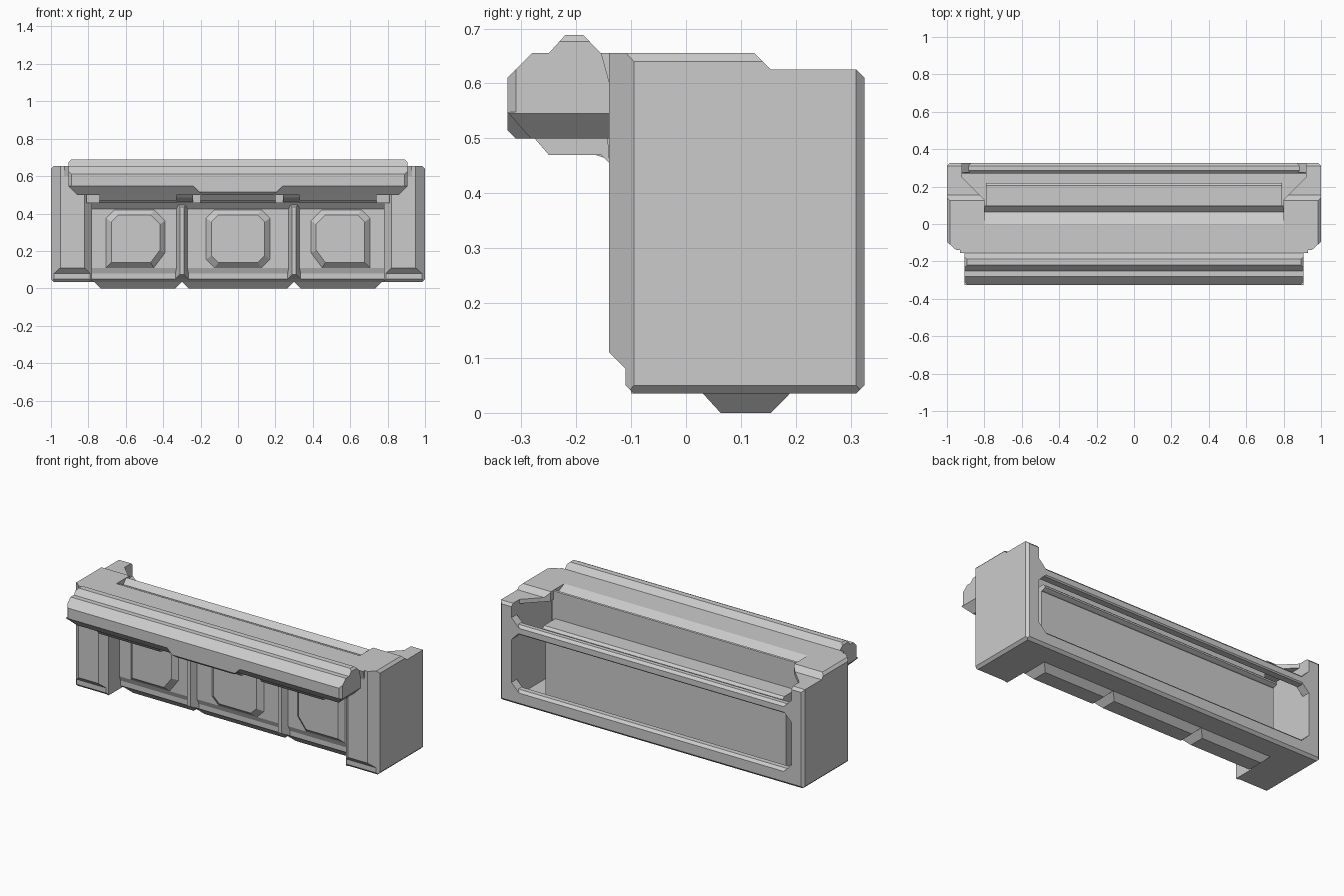
import bpy, bmesh
from mathutils import Vector

if "Cube" in bpy.data.objects:
    bpy.data.objects.remove(bpy.data.objects["Cube"])


def prism(name, pts, lo, hi, axis='x', cuts=(), mirror=False):
    """Extrude a profile: (y,z) along x, (x,z) along y; cuts = (point, outward normal)."""
    bm = bmesh.new()

    def put(p, t):
        return (t, p[0], p[1]) if axis == 'x' else (p[0], t, p[1])

    a = [bm.verts.new(put(p, lo)) for p in pts]
    b = [bm.verts.new(put(p, hi)) for p in pts]
    bm.faces.new(a)
    bm.faces.new(b[::-1])
    n = len(pts)
    for i in range(n):
        j = (i + 1) % n
        bm.faces.new((a[i], b[i], b[j], a[j]))
    for co, no in cuts:
        geom = bm.verts[:] + bm.edges[:] + bm.faces[:]
        bmesh.ops.bisect_plane(bm, geom=geom, plane_co=Vector(co), plane_no=Vector(no),
                               dist=1e-5, clear_outer=True)
        bmesh.ops.holes_fill(bm, edges=[e for e in bm.edges if e.is_boundary], sides=0)
    bmesh.ops.recalc_face_normals(bm, faces=bm.faces[:])
    me = bpy.data.meshes.new(name)
    bm.to_mesh(me)
    bm.free()
    ob = bpy.data.objects.new(name, me)
    bpy.context.collection.objects.link(ob)
    if mirror:
        ob.modifiers.new("mirror", 'MIRROR')
    return ob


def raised(name, outline, y0, y1, inset, mirror=False):
    """Raised plate on the front wall with a sloped rim."""
    cx = (min(p[0] for p in outline) + max(p[0] for p in outline)) / 2
    cz = (min(p[1] for p in outline) + max(p[1] for p in outline)) / 2
    hx = max(p[0] for p in outline) - cx
    hz = max(p[1] for p in outline) - cz
    ob = prism(name, outline, y0, y1, 'y', mirror=mirror)
    for v in ob.data.vertices:
        if abs(v.co.y - y1) < 1e-5:
            v.co.x = cx + (v.co.x - cx) * (1 - inset / hx)
            v.co.z = cz + (v.co.z - cz) * (1 - inset / hz)
    return ob


# End walls and their chamfered front posts
side = [(-.14, .11), (-.11, .08), (-.11, .05), (-.095, .035), (.31, .035), (.325, .05),
        (.325, .61), (.31, .625), (.155, .625), (.125, .655), (-.14, .655)]
prism("end_wall", side, .92, 1, mirror=True, cuts=[
    ((.95, -.14, 0), (.045, -.05, 0)),
    ((.985, 0, .655), (1, 0, 1)),
    ((.985, 0, .035), (1, 0, -1)),
    ((.985, .325, 0), (1, 1, 0))])
post = [(-.14, .11), (-.11, .08), (-.11, .05), (-.095, .035), (-.05, .035),
        (-.05, .655), (-.14, .655)]
prism("front_post", post, .78, .94, mirror=True, cuts=[((.82, -.14, 0), (-1, -1, 0))])
prism("bay_cheek", [(-.1, .035), (.05, .035), (.05, .5), (-.1, .5)], .78, .795, mirror=True)

# Top slab with its long V groove, and the corner plates beside it
prism("top_slab", [(-.155, .655), (0, .655), (.065, .625), (.095, .655), (.1, .65),
                   (.1, .455), (-.14, .455)], -.81, .81)
prism("top_corner_plate", [(-.155, .655), (.125, .655), (.155, .625), (.26, .625),
                           (.26, .6), (-.14, .6)], .8, .93, mirror=True,
      cuts=[((.92, .25, 0), (-1, 1, 0))])

# Central box: bay wall in front, window wall behind, lipped top
prism("centre_box", [(.03, .035), (.012, .05), (.012, .08), (0, .11), (0, .425),
                     (-.03, .46), (.19, .47), (.19, .035)], -.79, .79)
prism("box_top_lip", [(.1, .455), (.2, .455), (.22, .465), (.22, .475), (.205, .488),
                      (.1, .488)], -.79, .79)
prism("floor", [(-.08, .035), (.3, .035), (.3, .06), (-.08, .06)], .78, .93, mirror=True)
prism("floor_back", [(.1, .035), (.3, .035), (.3, .06), (.1, .06)], -.79, .79)

# Raised octagon panels in the three bays
raised("middle_panel", [(-.17, .155), (-.125, .11), (.125, .11), (.17, .155),
                        (.17, .375), (.125, .42), (-.125, .42), (-.17, .375)],
       0, -.028, .028)
raised("side_panel", [(.39, .19), (.45, .11), (.705, .11), (.705, .375),
                      (.66, .42), (.45, .42), (.39, .36)], 0, -.028, .028, mirror=True)

# Pillars between the bays
raised("bay_pillar", [(.265, .05), (.335, .05), (.335, .46), (.265, .46)],
       .012, -.035, .024, mirror=True)

# Overhanging front ledge: upper moulding, undercut tier and lower centre lip
prism("ledge", [(-.14, .655), (-.155, .655), (-.187, .688), (-.22, .688), (-.25, .655),
                (-.28, .655), (-.325, .61), (-.325, .548), (-.14, .548)], -.905, .905,
      cuts=[((s * .89, -.325, 0), (s, -1, 0)) for s in (-1, 1)]
      + [((s * .893, 0, .688), (s, 0, 1)) for s in (-1, 1)])
prism("ledge_underside", [(-.325, .548), (-.283, .5), (-.14, .5), (-.14, .548)], -.905, .905,
      cuts=[((s * .905, 0, .545), (s, 0, -1)) for s in (-1, 1)])
prism("ledge_centre_lip", [(-.325, .55), (-.325, .515), (-.31, .5), (-.14, .5),
                           (-.14, .55)], -.24, .24,
      cuts=[((s * .24, 0, .548), (s, 0, -1)) for s in (-1, 1)])

# Brackets that carry the ledge
bracket = [(-.28, .505), (-.25, .47), (-.155, .47), (-.14, .455), (-.1, .455), (-.1, .505)]
prism("middle_bracket", bracket, -.2, .2)
prism("side_bracket", bracket, .33, .74, mirror=True)
prism("pillar_bracket", [(-.23, .505), (-.21, .485), (-.12, .455), (-.1, .455), (-.1, .505)],
      .24, .33, mirror=True)

# Back frame: sill, middle bar and corner gussets
prism("back_sill", [(.27, .035), (.31, .035), (.325, .05), (.325, .11), (.31, .125),
                    (.28, .125), (.27, .11)], -.93, .93)
prism("back_bar", [(.27, .465), (.28, .455), (.318, .455), (.325, .462), (.325, .495),
                   (.31, .51), (.285, .51), (.27, .495)], -.93, .93)
for label, z, d in (("lower", .11, 1), ("upper", .465, -1), ("bar", .495, 1)):
    prism(label + "_gusset", [(.925, z), (.87, z), (.925, z + d * .055)],
          .275, .325, 'y', mirror=True)

# Three feet under the floor, separated by V notches
foot = [(.03, .036), (.063, 0), (.155, 0), (.19, .036)]


def foot_cuts(lo, hi):
    return [((lo, 0, .035), (-1, 0, -1)), ((hi, 0, .035), (1, 0, -1))]


prism("middle_foot", foot, -.3, .3, cuts=foot_cuts(-.3, .3))
prism("side_foot", foot, .3, .77, mirror=True, cuts=foot_cuts(.3, .77))
